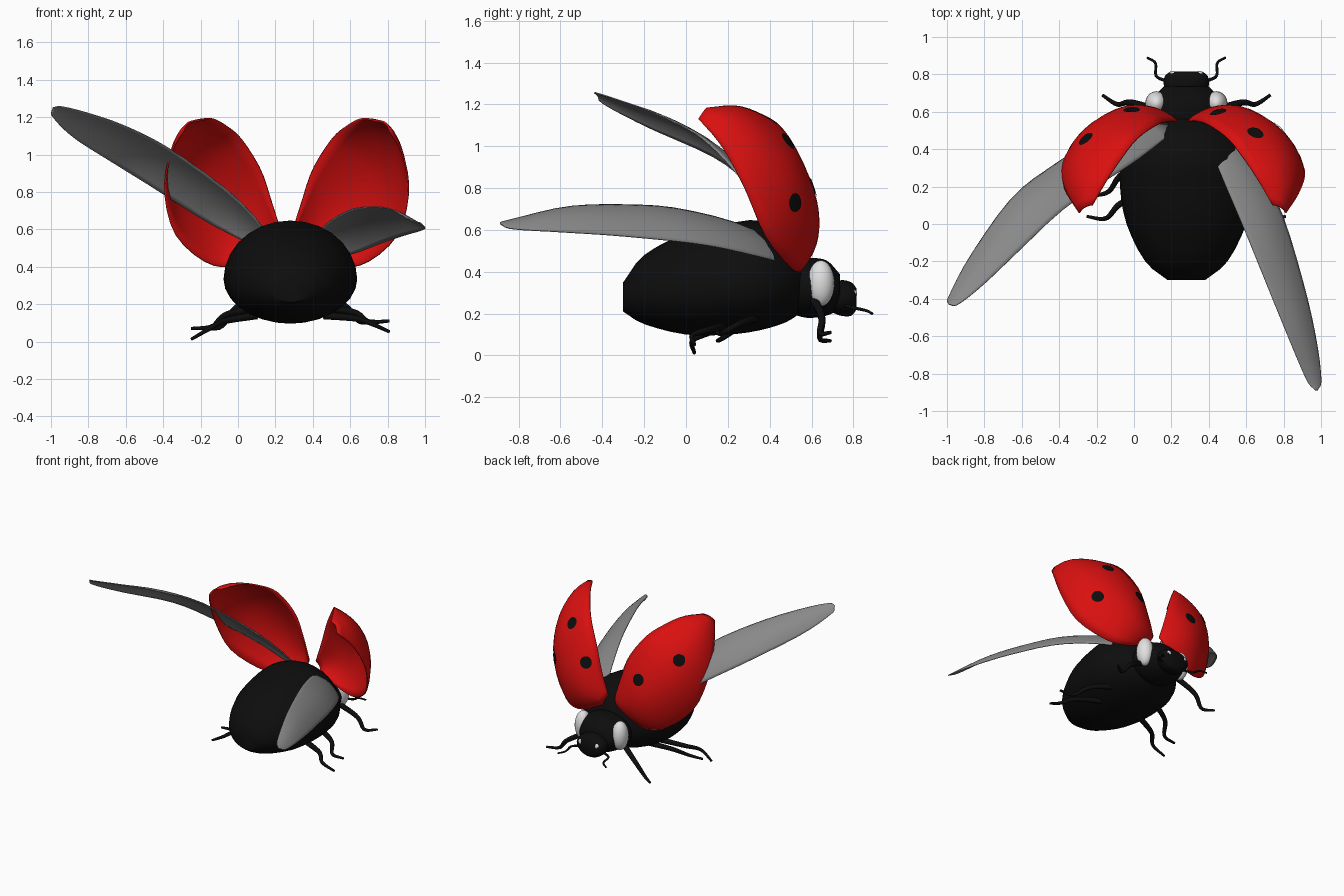
import bpy, bmesh, math
from mathutils import Vector

cube = bpy.data.objects.get("Cube")
if cube:
    bpy.data.objects.remove(cube, do_unlink=True)

BODY_X = 0.28      # centre line of the body
SHELL_X = 0.26     # centre line between the wing cases


def material(name, rgb):
    m = bpy.data.materials.new(name)
    m.use_nodes = True
    m.diffuse_color = (*rgb, 1)
    m.node_tree.nodes["Principled BSDF"].inputs["Base Color"].default_value = (*rgb, 1)
    return m


black = material("black", (0.004, 0.004, 0.004))
red = material("red", (0.7, 0.005, 0.005))
white = material("white", (0.75, 0.75, 0.75))
grey = material("wing grey", (0.25, 0.25, 0.25))


def finish(ob, mat):
    ob.data.materials.clear()
    ob.data.materials.append(mat)
    bpy.ops.object.select_all(action="DESELECT")
    ob.select_set(True)
    bpy.context.view_layer.objects.active = ob
    bpy.ops.object.shade_smooth_by_angle(angle=math.radians(50))
    return ob


def mesh_object(name, verts, faces, mat):
    me = bpy.data.meshes.new(name)
    me.from_pydata(verts, [], faces)
    bm = bmesh.new()
    bm.from_mesh(me)
    bmesh.ops.recalc_face_normals(bm, faces=bm.faces)
    bm.to_mesh(me)
    bm.free()
    ob = bpy.data.objects.new(name, me)
    bpy.context.collection.objects.link(ob)
    return finish(ob, mat)


def spline(points, t):
    """Smooth curve through evenly spaced control points, t from 0 to 1."""
    p = [Vector(q) for q in points]
    s = min(t, 0.99999) * (len(p) - 1)
    i = int(s)
    f = s - i
    b, c = p[i], p[i + 1]
    a = p[i - 1] if i else b * 2 - c
    d = p[i + 2] if i + 2 < len(p) else c * 2 - b
    return 0.5 * (2 * b + (c - a) * f + (2 * a - 5 * b + 4 * c - d) * f ** 2
                  + (3 * b - a - 3 * c + d) * f ** 3)


# Solid lofted along y from (y, half width, bottom, widest height, top) sections
def hull(name, sections, mat, steps=18, sides=28):
    verts, faces = [], []
    for i in range(steps + 1):
        y, w, low, mid, top = spline(sections, i / steps)
        for k in range(sides):
            a = math.tau * k / sides
            h = top - mid if math.sin(a) > 0 else mid - low
            verts.append((BODY_X + w * math.cos(a), y, mid + h * math.sin(a)))
    for i in range(steps):
        for k in range(sides):
            n = (k + 1) % sides
            faces.append((i * sides + k, i * sides + n,
                          (i + 1) * sides + n, (i + 1) * sides + k))
    faces += [range(sides), range(steps * sides, (steps + 1) * sides)]
    return mesh_object(name, verts, faces, mat)


# Domed surface between two edge curves, returned as a function of (u, v)
def dome(edge_a, edge_b, bulge, outward):
    def surface(u, v):
        a, b = spline(edge_a, u), spline(edge_b, u)
        along = spline(edge_a, u + 0.02) + spline(edge_b, u + 0.02) - \
            spline(edge_a, u - 0.02 if u > 0.02 else 0) - spline(edge_b, u - 0.02 if u > 0.02 else 0)
        n = (b - a).cross(along).normalized()
        if n.dot(Vector(outward)) < 0:
            n = -n
        arch = max(math.sin(math.pi * v), 0) ** 0.85
        return a.lerp(b, v) + n * bulge * (b - a).length * arch
    return surface


def sheet(name, surface, mat, thickness, nu=20, nv=12):
    verts = [surface(i / nu, j / nv) for i in range(nu + 1) for j in range(nv + 1)]
    row = nv + 1
    faces = [(i * row + j, i * row + j + 1, (i + 1) * row + j + 1, (i + 1) * row + j)
             for i in range(nu) for j in range(nv)]
    ob = mesh_object(name, verts, faces, mat)
    mod = ob.modifiers.new("thickness", "SOLIDIFY")
    mod.thickness = thickness
    mod.offset = 0
    return ob


# Round painted spot that follows a surface, near a target point
def spot(name, surface, target, outward, radius=0.045, sides=16):
    target = Vector(target)
    grid = [(i / 40, j / 40) for i in range(3, 38) for j in range(3, 38)]
    u, v = min(grid, key=lambda g: (surface(*g) - target).length)
    du = (surface(u + 0.02, v) - surface(u - 0.02, v)) / 0.04
    dv = (surface(u, v + 0.02) - surface(u, v - 0.02)) / 0.04
    n = du.cross(dv).normalized()
    if n.dot(Vector(outward)) < 0:
        n = -n
    side = n.cross(du).normalized()
    skew = dv.dot(du) / du.length
    verts, faces = [surface(u, v) + n * 0.009], []
    for r in (0.5, 1):
        for k in range(sides):
            a = math.tau * k / sides
            q = r * radius * math.sin(a) / dv.dot(side)
            p = (r * radius * math.cos(a) - q * skew) / du.length
            verts.append(surface(min(max(u + p, 0), 1), min(max(v + q, 0), 1)) + n * 0.009)
    for k in range(sides):
        m = (k + 1) % sides
        faces.append((0, 1 + k, 1 + m))
        faces.append((1 + k, 1 + sides + k, 1 + sides + m, 1 + m))
    return mesh_object(name, verts, faces, black)


def tube(name, points, radius, tip=0.4):
    cu = bpy.data.curves.new(name, "CURVE")
    cu.dimensions = "3D"
    cu.bevel_depth = radius
    cu.bevel_resolution = 2
    cu.use_fill_caps = True
    sp = cu.splines.new("POLY")
    count = 14
    sp.points.add(count)
    for i, p in enumerate(sp.points):
        p.co = (*spline(points, i / count), 1)
        p.radius = 1 + (tip - 1) * i / count
    ob = bpy.data.objects.new(name, cu)
    bpy.context.collection.objects.link(ob)
    bpy.ops.object.select_all(action="DESELECT")
    ob.select_set(True)
    bpy.context.view_layer.objects.active = ob
    bpy.ops.object.convert(target="MESH")
    return finish(bpy.context.object, black)


def ball(name, centre, size, mat):
    bpy.ops.mesh.primitive_uv_sphere_add(segments=20, ring_count=12, radius=1, location=centre)
    ob = bpy.context.object
    ob.name = name
    ob.scale = size
    return finish(ob, mat)


def flip(points, centre):
    return [(2 * centre - x, y, z) for x, y, z in points]


# Body, neck shield and head
hull("abdomen", [(-0.3, 0.1, 0.21, 0.28, 0.35), (-0.2, 0.22, 0.15, 0.3, 0.48),
                 (0, 0.32, 0.1, 0.32, 0.585), (0.2, 0.355, 0.1, 0.33, 0.63),
                 (0.35, 0.345, 0.12, 0.34, 0.645), (0.48, 0.27, 0.16, 0.34, 0.58),
                 (0.57, 0.15, 0.22, 0.33, 0.45)], black)
hull("neck_shield", [(0.5, 0.17, 0.2, 0.32, 0.45), (0.58, 0.2, 0.18, 0.33, 0.465),
                     (0.67, 0.18, 0.19, 0.33, 0.455), (0.735, 0.12, 0.22, 0.31, 0.39)], black)
hull("head", [(0.69, 0.09, 0.21, 0.28, 0.34), (0.74, 0.12, 0.19, 0.28, 0.36),
              (0.79, 0.115, 0.19, 0.28, 0.35), (0.815, 0.085, 0.22, 0.28, 0.32)], black, 10)

# Wing cases with spots
inner = [(0.29, 0.55, 0.58), (0.34, 0.55, 0.74), (0.4, 0.53, 0.92), (0.5, 0.46, 1.08),
         (0.58, 0.36, 1.15), (0.66, 0.24, 1.19), (0.74, 0.1, 1.18)]
outer = [(0.33, 0.55, 0.5), (0.52, 0.55, 0.41), (0.68, 0.5, 0.42), (0.85, 0.38, 0.57),
         (0.91, 0.28, 0.8), (0.88, 0.17, 1.0), (0.81, 0.06, 1.13)]
case_spots = {"left": [(0.76, 0.52, 0.72), (0.66, 0.5, 1.03), (0.45, 0.58, 0.8)],
              "right": [(-0.27, 0.46, 0.97), (-0.02, 0.6, 0.8)]}
for side, sign in (("left", 1), ("right", -1)):
    a, b = (inner, outer) if sign > 0 else (flip(inner, SHELL_X), flip(outer, SHELL_X))
    out = (0.4 * sign, 1, 0.4)
    shell = dome(a, b, 0.2, out)
    sheet(side + "_wing_case", shell, red, 0.01)
    for i, target in enumerate(case_spots[side]):
        spot(f"{side}_spot_{i + 1}", shell, target, out)

# Flight wings
left_front = [(0.42, 0.54, 0.42), (0.62, 0.36, 0.47), (0.78, 0.08, 0.53), (0.9, -0.3, 0.57),
              (0.97, -0.6, 0.59), (1.0, -0.83, 0.605), (0.98, -0.89, 0.63)]
left_back = [(0.36, 0.54, 0.45), (0.45, 0.3, 0.61), (0.59, -0.03, 0.7), (0.7, -0.3, 0.72),
             (0.81, -0.57, 0.71), (0.92, -0.83, 0.65), (0.97, -0.89, 0.635)]
right_front = [(0.17, 0.54, 0.47), (-0.15, 0.48, 0.63), (-0.45, 0.3, 0.82), (-0.66, 0.13, 0.95),
               (-0.88, -0.18, 1.09), (-0.99, -0.39, 1.2), (-0.995, -0.42, 1.24)]
right_back = [(0.22, 0.5, 0.5), (0.0, 0.33, 0.76), (-0.35, 0.1, 1.02), (-0.6, -0.13, 1.15),
              (-0.8, -0.32, 1.22), (-0.94, -0.43, 1.255), (-0.99, -0.43, 1.25)]
sheet("left_wing", dome(left_front, left_back, 0.1, (0.5, 0, 1)), grey, 0.006)
sheet("right_wing", dome(right_front, right_back, 0.1, (0, 0.5, 1)), grey, 0.006)

# Legs, feelers, eyes and cheek patches on both sides
legs = {"front_leg": [(0.12, 0.61, 0.27), (-0.02, 0.65, 0.17), (-0.09, 0.64, 0.08), (-0.17, 0.69, 0.07)],
        "middle_leg": [(0.08, 0.34, 0.18), (-0.07, 0.26, 0.14), (-0.14, 0.17, 0.08), (-0.25, 0.15, 0.07)],
        "rear_leg": [(0.1, 0.18, 0.14), (-0.07, 0.11, 0.11), (-0.15, 0.03, 0.07), (-0.25, 0.04, 0.012)]}
feeler = [(0.19, 0.76, 0.24), (0.12, 0.79, 0.23), (0.115, 0.86, 0.215), (0.07, 0.89, 0.2)]
for side, sign in (("right", -1), ("left", 1)):
    for name, path in legs.items():
        if sign > 0:
            path = [(x, y, z + 0.04 * i / 3) for i, (x, y, z) in enumerate(flip(path, BODY_X))]
        tube(f"{side}_{name}", path, 0.021)
    tube(side + "_feeler", feeler if sign < 0 else flip(feeler, BODY_X), 0.009, 0.7)
    ball(side + "_eye", (BODY_X + sign * 0.07, 0.8, 0.295), (0.02, 0.018, 0.022), white)
    ball(side + "_cheek_patch", (BODY_X + sign * 0.16, 0.645, 0.345), (0.06, 0.065, 0.11), white)
